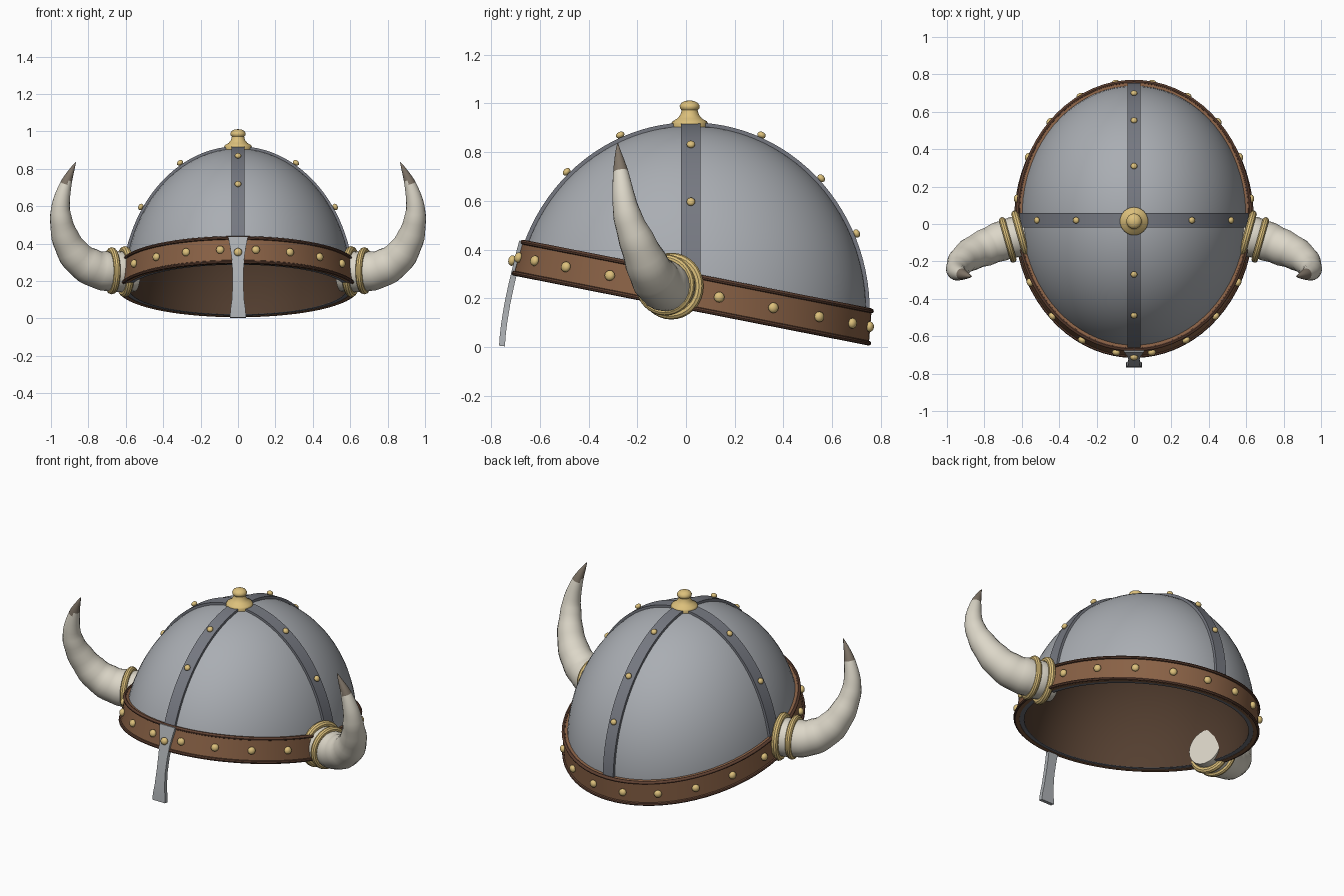
import bpy, bmesh, math
from mathutils import Vector, Matrix

if "Cube" in bpy.data.objects:
    bpy.data.objects.remove(bpy.data.objects["Cube"])

CY, CZ, RX, RY, H, K = 0.02, 0.148, 0.61, 0.72, 0.76, 0.197   # dome ellipsoid, brim slope
N = 72


def mat(name, r, g, b):
    m = bpy.data.materials.new(name)
    m.diffuse_color = (r, g, b, 1)
    m.use_nodes = True
    m.node_tree.nodes["Principled BSDF"].inputs["Base Color"].default_value = m.diffuse_color
    return m


STEEL = mat("steel", 0.40, 0.42, 0.45)
DARK = mat("dark_steel", 0.18, 0.19, 0.22)
LIGHT = mat("light_steel", 0.42, 0.44, 0.46)
LEATHER = mat("leather", 0.25, 0.12, 0.06)
TRIM = mat("leather_trim", 0.11, 0.05, 0.03)
LINING = mat("lining_brown", 0.09, 0.05, 0.03)
GOLD = mat("gold", 0.72, 0.53, 0.20)
HORN = mat("horn_ivory", 0.72, 0.68, 0.58)
TIP = mat("horn_tip", 0.22, 0.18, 0.14)


def theta(phi, t, off):
    """Elevation on the ellipsoid at height t above the sloping brim plane."""
    a, b = H + off, K * (RY + off) * math.sin(phi)
    return math.asin(t / math.hypot(a, b)) - math.atan2(b, a)


def on_dome(phi, th, off=0.0):
    return Vector(((RX + off) * math.cos(th) * math.cos(phi),
                   CY + (RY + off) * math.cos(th) * math.sin(phi),
                   CZ + (H + off) * math.sin(th)))


def normal(p):
    return Vector((p.x / RX**2, (p.y - CY) / RY**2, (p.z - CZ) / H**2)).normalized()


def loft(name, rings, material, wrap=False, caps=False, flip=False):
    """Skin closed rings of points into one smooth object."""
    bm = bmesh.new()
    vs = [[bm.verts.new(p) for p in r] for r in rings]
    n = len(vs[0])
    for i in range(len(vs) if wrap else len(vs) - 1):
        a, b = vs[i], vs[(i + 1) % len(vs)]
        for j in range(n):
            bm.faces.new((a[j], a[(j + 1) % n], b[(j + 1) % n], b[j]))
    if caps:
        bm.faces.new(vs[0][::-1])
        bm.faces.new(vs[-1])
    bmesh.ops.remove_doubles(bm, verts=bm.verts, dist=1e-5)
    if wrap or caps:
        bmesh.ops.recalc_face_normals(bm, faces=bm.faces)
    if flip:
        bmesh.ops.reverse_faces(bm, faces=bm.faces)
    return finish(name, bm, material)


def finish(name, bm, material):
    me = bpy.data.meshes.new(name)
    bm.to_mesh(me)
    bm.free()
    me.materials.append(material)
    ob = bpy.data.objects.new(name, me)
    bpy.context.collection.objects.link(ob)
    bpy.ops.object.select_all(action='DESELECT')
    ob.select_set(True)
    bpy.context.view_layer.objects.active = ob
    bpy.ops.object.shade_smooth_by_angle(angle=math.radians(40))
    return ob


PHIS = [2 * math.pi * i / N for i in range(N)]


def dome(name, off, material, t0, flip=False):
    rings = []
    for s in range(25):
        ring = []
        for p in PHIS:
            th = theta(p, t0, off)
            ring.append(on_dome(p, th + (math.pi / 2 - th) * s / 24, off))
        rings.append(ring)
    return loft(name, rings, material, flip=flip)


def hoop(name, section, material):
    """Closed (offset, height) section swept round the brim."""
    return loft(name, [[on_dome(p, theta(p, t, o), o) for p in PHIS] for o, t in section],
                material, wrap=True)


# Shell, lining and rim
dome("dome", 0.0, STEEL, 0.008)
dome("lining", -0.03, LINING, 0.008, flip=True)
hoop("dome_rim", [(-0.03, 0.006), (0.0, 0.006), (0.0, 0.014), (-0.03, 0.014)], DARK)

# Leather brim band with raised edge trims
hoop("brim_band", [(-0.004, 0.004), (0.022, 0.004), (0.022, 0.152), (-0.004, 0.152)], LEATHER)
for label, h in (("lower", 0.012), ("upper", 0.147)):
    hoop(label + "_brim_trim",
         [(0.021 + 0.010 * math.cos(a), h + 0.010 * math.sin(a))
          for a in [2 * math.pi * i / 8 for i in range(8)]], TRIM)


# Crossed straps over the dome
def strap(name, phi, w, off):
    a0, a1 = theta(phi, 0.13, 0), math.pi - theta(phi + math.pi, 0.13, 0)
    side = Vector((-math.sin(phi), math.cos(phi), 0)) * w
    rings = []
    for i in range(49):
        a = a0 + (a1 - a0) * i / 48
        lo, hi = on_dome(phi, a, -0.005), on_dome(phi, a, off)
        rings.append([lo - side, lo + side, hi + side, hi - side])
    return loft(name, rings, DARK, caps=True)


strap("front_back_strap", math.pi / 2, 0.035, 0.014)
strap("side_strap", 0.0, 0.04, 0.013)


# Rivets
def rivets(name, spots, r):
    bm = bmesh.new()
    for p, n in spots:
        m = Matrix.Translation(p) @ n.to_track_quat('Z', 'Y').to_matrix().to_4x4()
        bmesh.ops.create_uvsphere(bm, u_segments=12, v_segments=8, radius=r,
                                  matrix=m @ Matrix.Diagonal((1, 1, 0.75, 1)))
    return finish(name, bm, GOLD)


spots = []
for i in range(20):
    phi = math.radians(9 + 18 * i)
    if i in (10, 19):        # places taken by the horns
        continue
    p = on_dome(phi, theta(phi, 0.08, 0.026), 0.026)
    spots.append((p, normal(p)))
spots.append((Vector((0, -0.713, 0.355)), Vector((0, -1, 0.2)).normalized()))
rivets("brim_rivets", spots, 0.022)

spots = []
for x, y in ((0, -0.27), (0, -0.49), (0, 0.31), (0, 0.555), (0, 0.70),
             (0.31, CY), (0.52, CY), (-0.31, CY), (-0.52, CY)):
    o = 0.024
    z = CZ + (H + o) * math.sqrt(1 - (x / (RX + o))**2 - ((y - CY) / (RY + o))**2)
    p = Vector((x, y, z))
    spots.append((p, normal(p)))
rivets("strap_rivets", spots, 0.018)

# Nose guard: (outer y, z, half width)
rings = []
for y, z, w in ((-0.684, 0.437, 0.053), (-0.698, 0.385, 0.043), (-0.711, 0.33, 0.034),
                (-0.728, 0.26, 0.030), (-0.745, 0.18, 0.029), (-0.758, 0.10, 0.033),
                (-0.764, 0.05, 0.040), (-0.767, 0.006, 0.043)):
    rings.append([(-w, y, z), (w, y, z), (w, y + 0.024, z - 0.003), (-w, y + 0.024, z - 0.003)])
loft("nose_guard", rings, LIGHT, caps=True)

# Turned finial on top
prof = ((0.074, 0.900), (0.075, 0.918), (0.070, 0.927), (0.050, 0.938), (0.039, 0.952),
        (0.034, 0.966), (0.033, 0.972), (0.040, 0.980), (0.041, 0.990), (0.034, 1.002),
        (0.018, 1.010), (0.002, 1.012))
loft("finial", [[(r * math.cos(a), 0.015 + r * math.sin(a), z)
                 for a in [2 * math.pi * i / 32 for i in range(32)]] for r, z in prof],
     GOLD, caps=True)

# Horns: x, y, z, radius along the curve
PATH = [Vector(p) for p in (
    (0.55, -0.045, 0.25, 0.105), (0.62, -0.065, 0.25, 0.108), (0.70, -0.088, 0.252, 0.105),
    (0.78, -0.12, 0.272, 0.099), (0.86, -0.155, 0.328, 0.089), (0.918, -0.195, 0.42, 0.075),
    (0.945, -0.235, 0.52, 0.060), (0.947, -0.255, 0.61, 0.048), (0.92, -0.268, 0.72, 0.031),
    (0.885, -0.278, 0.80, 0.012), (0.868, -0.28, 0.835, 0.002))]


def smooth_path(pts, k):
    """Catmull-Rom through the points."""
    q = [2 * pts[0] - pts[1]] + pts + [2 * pts[-1] - pts[-2]]
    out = []
    for i in range(1, len(q) - 2):
        for j in range(k):
            t = j / k
            a, b, c, d = q[i - 1:i + 3]
            out.append(0.5 * (2 * b + (c - a) * t + (2 * a - 5 * b + 4 * c - d) * t * t
                              + (3 * b - a - 3 * c + d) * t**3))
    return out + [pts[-1]]


for s, label in ((1, "right"), (-1, "left")):
    path = smooth_path(PATH, 4)
    rings = []
    for i, p in enumerate(path):
        d = (path[min(i + 1, len(path) - 1)] - path[max(i - 1, 0)]).to_3d().normalized()
        u = d.cross(Vector((0.3, 1, 0))).normalized()
        v = d.cross(u)
        r = p[3] * (1 + 0.02 * math.sin(i * math.pi / 2) * (i < 28))
        ring = [p.to_3d() + r * (u * math.cos(a) + v * math.sin(a))
                for a in [2 * math.pi * j / 20 for j in range(20)]]
        rings.append([(s * c.x, c.y, c.z) for c in ring])
    horn = loft(label + "_horn", rings, HORN, caps=True)
    horn.data.materials.append(TIP)
    for f in horn.data.polygons:
        if f.center.z > 0.725:
            f.material_index = 1

    # Gold collar rings round the horn base
    for k, (c, R, r) in enumerate((((0.605, -0.06, 0.25), 0.117, 0.020),
                                   ((0.675, -0.085, 0.255), 0.108, 0.018))):
        axis = Vector((s * 0.96, -0.27, 0.0)).normalized()
        bpy.ops.mesh.primitive_torus_add(major_radius=R, minor_radius=r, major_segments=32,
                                         minor_segments=10, location=(s * c[0], c[1], c[2]),
                                         rotation=axis.to_track_quat('Z', 'Y').to_euler())
        ob = bpy.context.object
        ob.name = label + ("_inner" if k == 0 else "_outer") + "_collar_ring"
        ob.data.materials.append(GOLD)
        bpy.ops.object.shade_smooth_by_angle()
